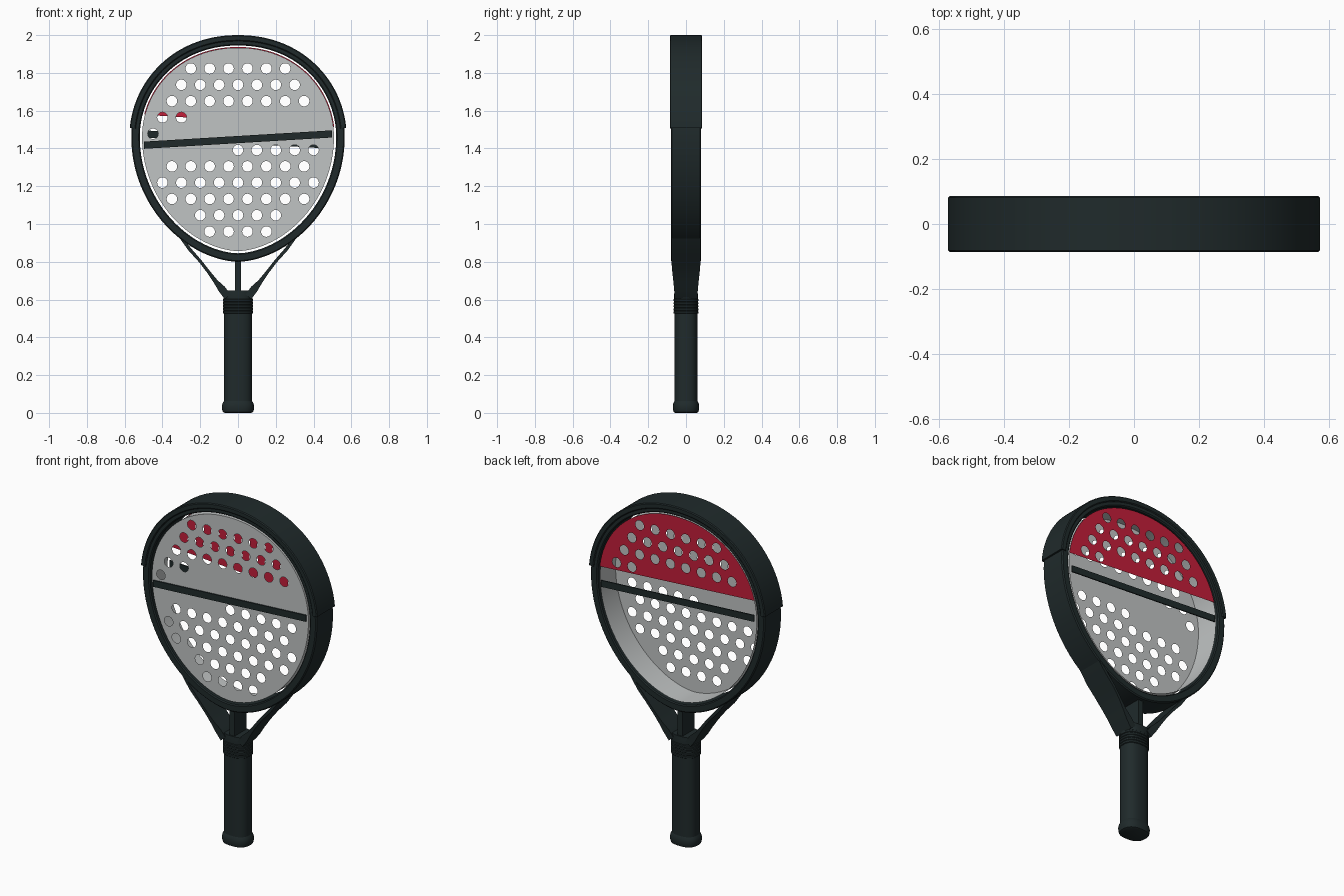
import bpy, bmesh, math
from mathutils import Vector, Matrix

cube = bpy.data.objects.get("Cube")
if cube:
    bpy.data.objects.remove(cube)


def material(name, color):
    m = bpy.data.materials.new(name)
    m.use_nodes = True
    m.diffuse_color = (*color, 1)
    m.node_tree.nodes["Principled BSDF"].inputs["Base Color"].default_value = (*color, 1)
    return m


DARK = material("dark green grey", (0.014, 0.023, 0.024))
GREY = material("light grey", (0.53, 0.55, 0.55))
RED = material("crimson", (0.55, 0.013, 0.042))


def finish(name, bm, mat, smooth=True, turn=False):
    bmesh.ops.recalc_face_normals(bm, faces=bm.faces)
    if turn:
        bm.transform(Matrix.Rotation(math.pi, 4, 'Z'))
    me = bpy.data.meshes.new(name)
    bm.to_mesh(me)
    bm.free()
    me.materials.append(mat)
    ob = bpy.data.objects.new(name, me)
    bpy.context.collection.objects.link(ob)
    if smooth:
        bpy.ops.object.select_all(action='DESELECT')
        ob.select_set(True)
        bpy.context.view_layer.objects.active = ob
        bpy.ops.object.shade_smooth_by_angle(angle=math.radians(35))
    return ob


def loft(loops, cyclic=False, caps=True):
    """Skin a row of closed cross-sections."""
    bm = bmesh.new()
    rings = [[bm.verts.new(p) for p in loop] for loop in loops]
    pairs = list(zip(rings, rings[1:]))
    if cyclic:
        pairs.append((rings[-1], rings[0]))
    for a, b in pairs:
        for i in range(len(a)):
            j = (i + 1) % len(a)
            bm.faces.new((a[i], a[j], b[j], b[i]))
    if caps and not cyclic:
        bm.faces.new(rings[0])
        bm.faces.new(rings[-1])
    return bm


def head_point(t, d):
    """Teardrop head outline at angle t, inset by d."""
    c, s = math.cos(t), math.sin(t)
    power, height = (0.95, 0.53) if s > 0 else (1.12, 0.66)
    x = math.copysign(abs(c) ** power, c) * (0.565 - d)
    return x, 1.46 + s * (height - d)


def outline(d, n=112):
    return [head_point(2 * math.pi * i / n, d) for i in range(n)]


def rim_section(t, d0, d1, y, ch):
    """Chamfered rectangular section of a rim between insets d0 and d1."""
    corners = [(d0 + ch, -y), (d1 - ch, -y), (d1, ch - y), (d1, y - ch),
               (d1 - ch, y), (d0 + ch, y), (d0, y - ch), (d0, ch - y)]
    pts = []
    for d, yy in corners:
        x, z = head_point(t, d)
        pts.append((x, yy, z))
    return pts


# Frame and the bumper around its upper half
N = 112
finish("frame", loft([rim_section(2 * math.pi * i / N, 0, 0.045, 0.08, 0.006)
                      for i in range(N)], cyclic=True), DARK)
T0 = 0.09
finish("bumper", loft([rim_section(T0 + (math.pi - 2 * T0) * i / 72, -0.01, 0.022, 0.086, 0.005)
                       for i in range(73)]), DARK)

# Hole pattern: row number -> first x, count
ROWS = {0: (-0.25, 6), 1: (-0.3, 7), 2: (-0.35, 8), 3: (-0.4, 2), 4: (-0.45, 1), 5: (0, 5),
        6: (-0.35, 8), 7: (-0.4, 9), 8: (-0.35, 8), 9: (-0.2, 5), 10: (-0.15, 4)}
HOLES = [(x0 + 0.1 * k, 1.823 - 0.0863 * r)
         for r, (x0, count) in ROWS.items() for k in range(count)]
INSET = 0.057


def perforated(border, holes, y):
    """Flat plate with round holes."""
    bm = bmesh.new()
    loops = [border]
    for hx, hz in holes:
        loops.append([(hx + 0.028 * math.cos(a * math.pi / 10), hz + 0.028 * math.sin(a * math.pi / 10))
                      for a in range(20)])
    for loop in loops:
        vs = [bm.verts.new((x, y, z)) for x, z in loop]
        for i in range(len(vs)):
            bm.edges.new((vs[i - 1], vs[i]))
    bmesh.ops.triangle_fill(bm, use_beauty=True, use_dissolve=False, edges=bm.edges[:],
                            normal=Vector((0, -1, 0)))
    return bm


# Hitting face and the shell wall behind it
finish("face_plate", perforated(outline(INSET), HOLES, -0.072), GREY, smooth=False)
finish("core_wall", loft([[(x, y, z) for x, z in outline(INSET)] for y in (-0.072, 0.072)],
                         caps=False), GREY)


# Red panel on the back, cut along a slanted line
def cut_line(x):
    return 1.543 + 0.065 * x


top = [p for p in outline(INSET - 0.004, 400) if p[1] > cut_line(p[0])]
top.sort(key=lambda p: math.atan2(p[1] - 1.46, p[0]))
finish("back_panel", perforated(top, [h for h in HOLES if h[1] > cut_line(h[0])], -0.073),
       RED, smooth=False, turn=True)

# Slanted stripe on both sides
for name, turn in (("front_stripe", False), ("back_stripe", True)):
    ends = []
    for x in (-0.497, 0.497):
        z = 1.447 + 0.06 * x
        ends.append([(x, -0.073, z - 0.019), (x, -0.08, z - 0.019),
                     (x, -0.08, z + 0.019), (x, -0.073, z + 0.019)])
    finish(name, loft(ends), DARK, smooth=False, turn=turn)

# Throat arms: x, z, half depth, width
ARM = [(0.305, 0.93, 0.076, 0.012), (0.255, 0.865, 0.078, 0.018), (0.2, 0.803, 0.077, 0.016),
       (0.155, 0.745, 0.072, 0.017), (0.118, 0.695, 0.066, 0.024),
       (0.085, 0.655, 0.062, 0.04), (0.055, 0.615, 0.06, 0.04)]
for name, side in (("left_throat_arm", 1), ("right_throat_arm", -1)):
    sections = []
    for x, z, dep, w in ARM:
        nx, nz = 0.77 * w / 2, -0.64 * w / 2
        sections.append([(side * (x + nx), -dep, z + nz), (side * (x + nx), dep, z + nz),
                         (side * (x - nx), dep, z - nz), (side * (x - nx), -dep, z - nz)])
    finish(name, loft(sections), DARK)

# Centre bar of the throat
finish("throat_bar", loft([[(sx * 0.016, sy * 0.055, z) for sx, sy in
                            ((-1, -1), (1, -1), (1, 1), (-1, 1))] for z in (0.62, 0.815)]), DARK)


def oval(rx, z, ry=None, n=40):
    """Rounded, slightly squared grip section."""
    ry = ry or rx * 0.82
    pts = []
    for i in range(n):
        c, s = math.cos(2 * math.pi * i / n), math.sin(2 * math.pi * i / n)
        pts.append((math.copysign(abs(c) ** 0.8, c) * rx, math.copysign(abs(s) ** 0.8, s) * ry, z))
    return pts


# Handle parts
finish("grip", loft([oval(0.075, z) for z in (0.04, 0.53)]), DARK)
finish("butt_cap", loft([oval(r, z) for r, z in
                         ((0.07, 0), (0.08, 0.005), (0.084, 0.018), (0.085, 0.035),
                          (0.082, 0.05), (0.075, 0.062))]), DARK)
rings = []
for k in range(5):
    z = 0.525 + 0.016 * k
    rings += [oval(0.076, z), oval(0.08, z + 0.003), oval(0.08, z + 0.012), oval(0.076, z + 0.015)]
finish("collar", loft(rings), DARK)
finish("hub", loft([oval(0.074, 0.59), oval(0.078, 0.615), oval(0.084, 0.635, 0.062),
                    oval(0.086, 0.648, 0.062)]), DARK)
